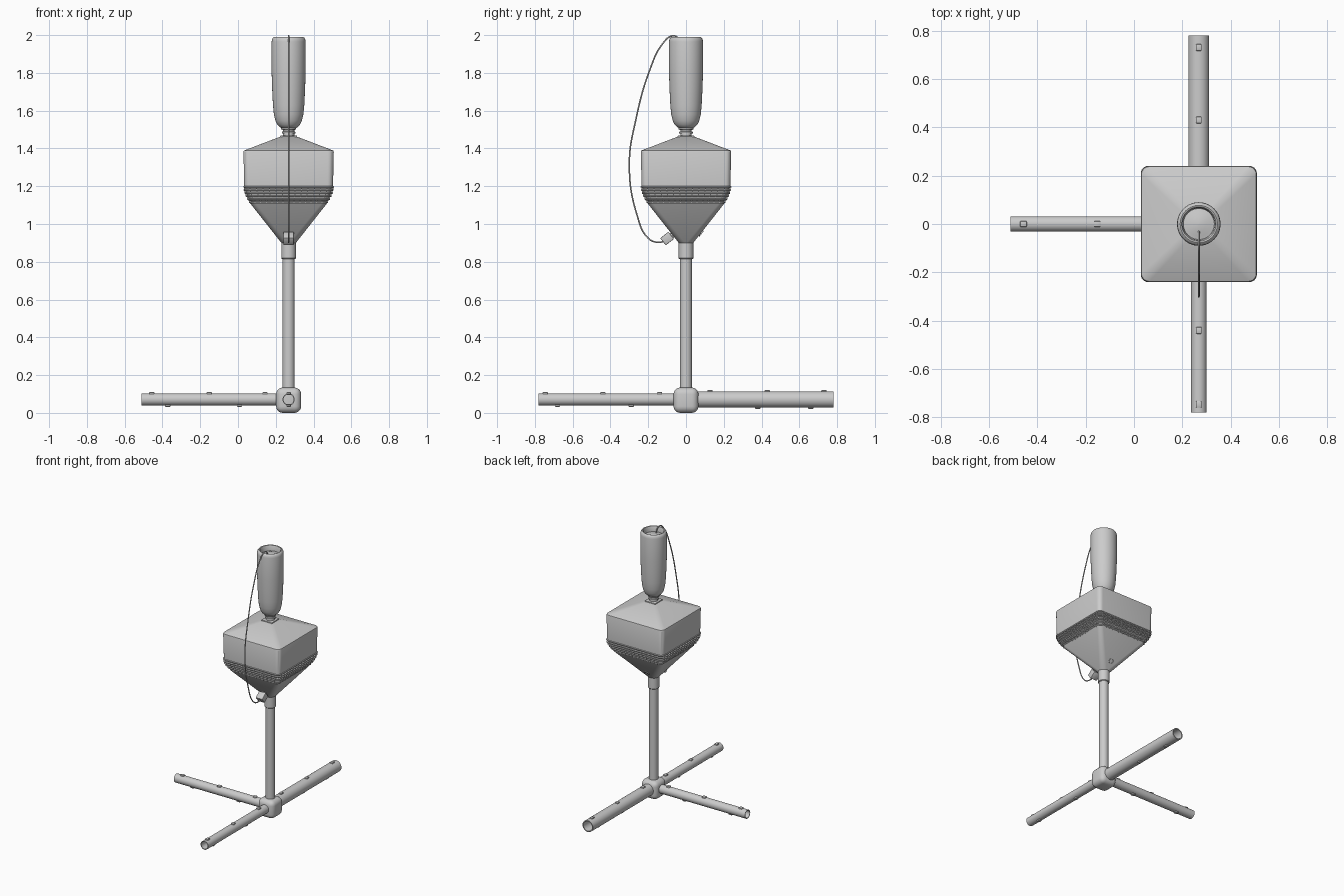
import bpy, bmesh, math
from mathutils import Matrix, Vector

if "Cube" in bpy.data.objects:
    bpy.data.objects.remove(bpy.data.objects["Cube"])

CX = 0.268  # vertical axis of the stand


def finish(name, bm, angle=30):
    bmesh.ops.recalc_face_normals(bm, faces=bm.faces)
    me = bpy.data.meshes.new(name)
    bm.to_mesh(me)
    bm.free()
    ob = bpy.data.objects.new(name, me)
    bpy.context.collection.objects.link(ob)
    bpy.ops.object.select_all(action='DESELECT')
    ob.select_set(True)
    bpy.context.view_layer.objects.active = ob
    bpy.ops.object.shade_smooth_by_angle(angle=math.radians(angle))
    return ob


def skin(bm, rings, closed=False):
    """Bridge rings of points; cap the ends unless the profile is closed."""
    loops = [[bm.verts.new(p) for p in r] for r in rings]
    pairs = list(zip(loops, loops[1:]))
    if closed:
        pairs.append((loops[-1], loops[0]))
    for a, b in pairs:
        n = len(a)
        for i in range(n):
            j = (i + 1) % n
            bm.faces.new((a[i], a[j], b[j], b[i]))
    if not closed:
        bm.faces.new(loops[0])
        bm.faces.new(loops[-1])


def lathe(name, profile, mat, closed=False, n=40):
    bm = bmesh.new()
    rings = [[mat @ Vector((r * math.cos(2 * math.pi * i / n),
                            r * math.sin(2 * math.pi * i / n), z))
              for i in range(n)] for r, z in profile]
    skin(bm, rings, closed)
    return finish(name, bm)


def square_ring(h, r, z, seg=6):
    pts = []
    for k, (sx, sy) in enumerate([(1, 1), (-1, 1), (-1, -1), (1, -1)]):
        for i in range(seg + 1):
            a = math.pi / 2 * (k + i / seg)
            pts.append(Vector((CX + sx * (h - r) + r * math.cos(a),
                               sy * (h - r) + r * math.sin(a), z)))
    return pts


def add_box(bm, size, mat, bevel=0, seg=2):
    b = bmesh.new()
    bmesh.ops.create_cube(b, size=1, matrix=Matrix.Diagonal((*size, 1)))
    if bevel:
        bmesh.ops.bevel(b, geom=b.edges[:], offset=bevel, segments=seg,
                        profile=0.5, affect='EDGES')
    b.transform(mat)
    tmp = bpy.data.meshes.new("tmp")
    b.to_mesh(tmp)
    b.free()
    bm.from_mesh(tmp)
    bpy.data.meshes.remove(tmp)


T = Matrix.Translation
axis = T((CX, 0, 0))

# Base hub
bm = bmesh.new()
add_box(bm, (0.132, 0.132, 0.134), T((CX, 0, 0.067)), 0.035, 5)
finish("base_hub", bm)

# Hollow legs with small raised tabs above and below
legs = [("left_leg", 180, 0.032, 0.778, (0.125, 0.42, 0.725), (0.26, 0.64)),
        ("front_leg", -90, 0.032, 0.78, (0.14, 0.44, 0.745), (0.29, 0.68)),
        ("back_leg", 90, 0.043, 0.78, (0.127, 0.43, 0.73), (0.38, 0.66))]
for name, deg, r, length, tops, bottoms in legs:
    frame = T((CX, 0, 0.071)) @ Matrix.Rotation(math.radians(deg), 4, 'Z')
    w = r * 0.84
    lathe(name, [(r, 0.05), (r, length), (w, length), (w, 0.05)],
          frame @ Matrix.Rotation(math.pi / 2, 4, 'Y'), True)
    bm = bmesh.new()
    for side, spots in ((1, tops), (-1, bottoms)):
        for d in spots:
            add_box(bm, (0.028, 0.024, 0.016), frame @ T((d, 0, side * (r - 0.001))), 0.004)
    finish(name + "_tabs", bm)

# Pole and collar
lathe("pole", [(0.032, 0.11), (0.032, 0.83)], axis)
lathe("pole_collar", [(0.036, 0.815), (0.039, 0.819), (0.039, 0.905), (0.03, 0.905)], axis)

# Square funnel, narrow at the collar
bm = bmesh.new()
skin(bm, [square_ring(*s) for s in [(0.036, 0.034, 0.897), (0.2, 0.03, 1.105), (0.203, 0.03, 1.112)]])
finish("funnel", bm)


# Vent band: recessed core, stacked ribs and upright bars
def vent_half(z):
    t = (1.2 - z) / 0.09
    return 0.24 - 0.036 * t * t


levels = [1.113 + 0.0165 * i for i in range(6)]
bm = bmesh.new()
core_z = [1.105] + levels + [1.205]
skin(bm, [square_ring(vent_half(min(z, 1.2)) - 0.011, 0.025, z) for z in core_z])
finish("vent_core", bm)

bm = bmesh.new()
for z in levels:
    h = vent_half(z)
    skin(bm, [square_ring(h - 0.004, 0.03, z - 0.004), square_ring(h, 0.03, z - 0.001),
              square_ring(h, 0.03, z + 0.003), square_ring(h - 0.003, 0.03, z + 0.005)])
finish("vent_ribs", bm)

bm = bmesh.new()
for za, zb in zip(levels, levels[1:]):
    z = (za + zb) / 2
    for k in range(4):
        turn = axis @ Matrix.Rotation(k * math.pi / 2, 4, 'Z')
        for i in range(13):
            x = (i - 6) / 6 * (vent_half(z) - 0.035)
            add_box(bm, (0.005, 0.012, 0.018), turn @ T((x, vent_half(z) - 0.009, z)))
finish("vent_bars", bm)

# Square housing with sloped roof
bm = bmesh.new()
skin(bm, [square_ring(*s) for s in [(0.232, 0.03, 1.196), (0.235, 0.03, 1.2), (0.239, 0.032, 1.382),
                                    (0.237, 0.032, 1.388), (0.231, 0.032, 1.391), (0.045, 0.02, 1.462)]])
finish("housing", bm, 25)

# Mounting plate and neck
bm = bmesh.new()
add_box(bm, (0.088, 0.088, 0.012), T((CX, 0, 1.463)), 0.003)
finish("neck_plate", bm)
lathe("neck", [(0.03, 1.46), (0.03, 1.478), (0.036, 1.48), (0.036, 1.488), (0.03, 1.49),
               (0.03, 1.498), (0.04, 1.501), (0.04, 1.508), (0.032, 1.515)], axis)

# Upturned bottle with recessed, domed end
lathe("bottle", [(0.03, 1.505), (0.046, 1.512), (0.06, 1.526), (0.07, 1.546), (0.078, 1.58),
                 (0.083, 1.63), (0.087, 1.71), (0.09, 1.80), (0.09, 1.965), (0.088, 1.978),
                 (0.083, 1.986), (0.077, 1.99), (0.071, 1.988), (0.067, 1.98), (0.064, 1.95),
                 (0.05, 1.953), (0.03, 1.959), (0.002, 1.962)], axis, n=56)

# Plug on the front of the funnel
tilt = T((CX, -0.1, 0.923)) @ Matrix.Rotation(math.radians(-52), 4, 'X')
bm = bmesh.new()
add_box(bm, (0.056, 0.055, 0.048), tilt @ Matrix.Rotation(math.radians(90), 4, 'X'), 0.004)
add_box(bm, (0.036, 0.04, 0.03), T((CX, -0.075, 0.94)) @ Matrix.Rotation(math.radians(38), 4, 'X'), 0.003)
finish("cable_plug", bm)

# Round socket on the back of the funnel
lathe("back_socket", [(0.019, -0.012), (0.019, 0.005), (0.014, 0.005), (0.014, -0.012)],
      T((CX, 0.079, 0.951)) @ Matrix.Rotation(math.radians(-128), 4, 'X'), True, 24)

# Cable from plug to bottle
path = [(-0.11, 0.91), (-0.15, 0.903), (-0.2, 0.925), (-0.26, 1.05), (-0.3, 1.32), (-0.265, 1.555),
        (-0.19, 1.82), (-0.127, 1.95), (-0.072, 1.996), (-0.042, 1.985), (-0.03, 1.955)]
cu = bpy.data.curves.new("cable", 'CURVE')
cu.dimensions = '3D'
cu.bevel_depth = 0.004
cu.bevel_resolution = 2
cu.use_fill_caps = True
sp = cu.splines.new('BEZIER')
sp.bezier_points.add(len(path) - 1)
for bp, (y, z) in zip(sp.bezier_points, path):
    bp.co = (CX, y, z)
    bp.handle_left_type = bp.handle_right_type = 'AUTO'
bpy.context.collection.objects.link(bpy.data.objects.new("cable", cu))
